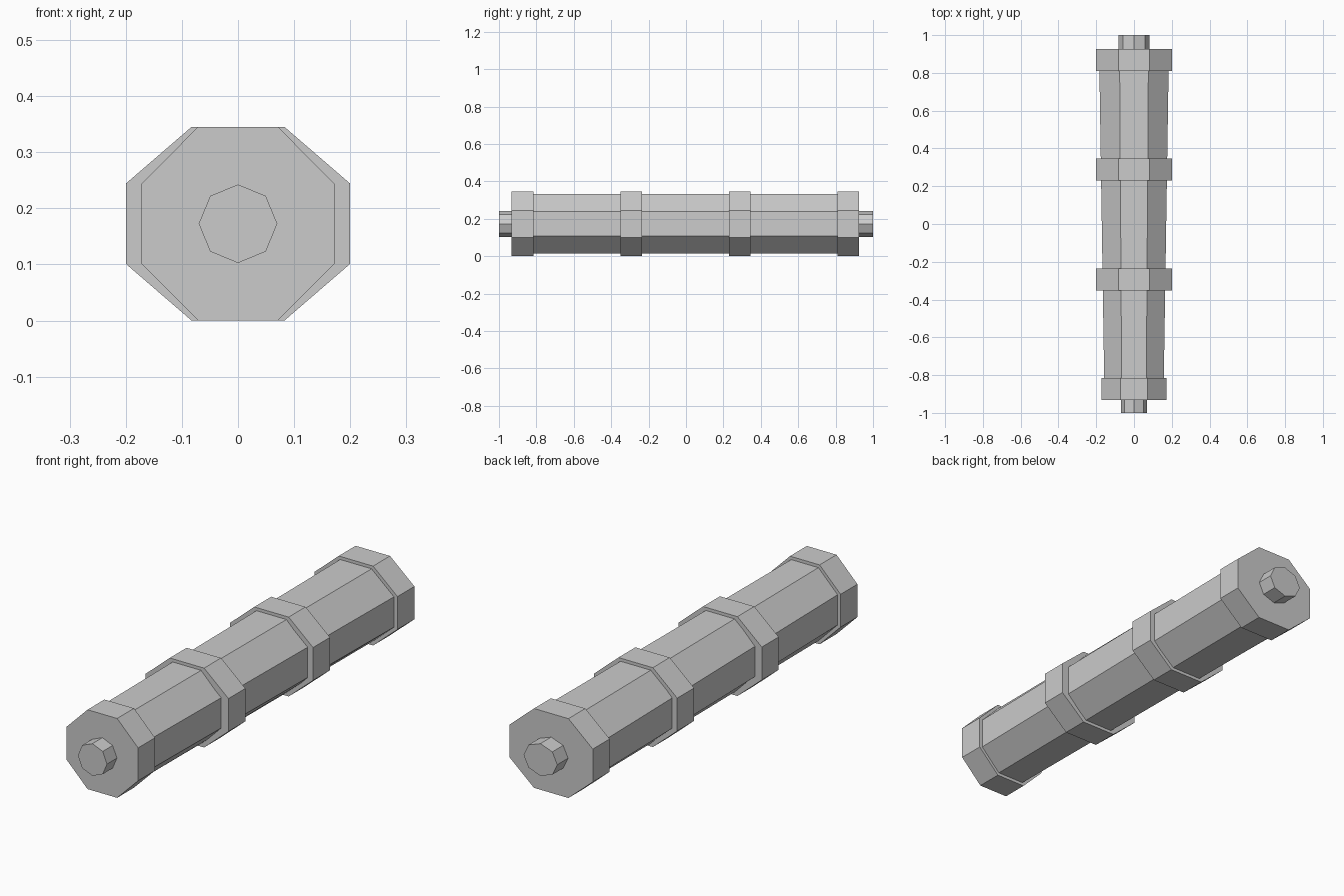
import bpy, bmesh, math

if "Cube" in bpy.data.objects:
    bpy.data.objects.remove(bpy.data.objects["Cube"])

CZ = 0.1725  # height of the long axis

grey = bpy.data.materials.new("light grey")
grey.diffuse_color = (0.6, 0.6, 0.6, 1)
grey.use_nodes = True
grey.node_tree.nodes["Principled BSDF"].inputs["Base Color"].default_value = grey.diffuse_color


def prism(name, y0, y1, rx0, rx1, rz, turn):
    """Eight-sided bar along y; its width may change from rx0 to rx1."""
    bm = bmesh.new()
    ends = []
    for y, rx in ((y0, rx0), (y1, rx1)):
        ends.append([bm.verts.new((rx * math.cos(a), y, CZ + rz * math.sin(a)))
                     for a in (math.pi / 4 * (i + turn) for i in range(8))])
    front, back = ends
    bm.faces.new(front)
    bm.faces.new(back[::-1])
    for i in range(8):
        j = (i + 1) % 8
        bm.faces.new((front[i], back[i], back[j], front[j]))
    bmesh.ops.recalc_face_normals(bm, faces=bm.faces)
    mesh = bpy.data.meshes.new(name)
    bm.to_mesh(mesh)
    bm.free()
    mesh.materials.append(grey)
    bpy.context.collection.objects.link(bpy.data.objects.new(name, mesh))


FLAT = 1 / math.cos(math.pi / 8)  # flat-to-flat half width -> corner radius

# Tapered barrel
prism("barrel", -0.87, 0.87, 0.157 * FLAT, 0.184 * FLAT, 0.159 * FLAT, 0.5)

# Four collars, the front one narrower
for i, (y, w) in enumerate(((-0.932, 0.172), (-0.351, 0.2), (0.23, 0.2), (0.81, 0.2))):
    prism(f"collar_{i + 1}", y, y + 0.116, w * FLAT, w * FLAT, CZ * FLAT, 0.5)

# End pins, corner up
prism("front_pin", -1.0, -0.9, 0.07, 0.07, 0.07, 0)
prism("back_pin", 0.9, 1.0, 0.081, 0.081, 0.07, 0)
